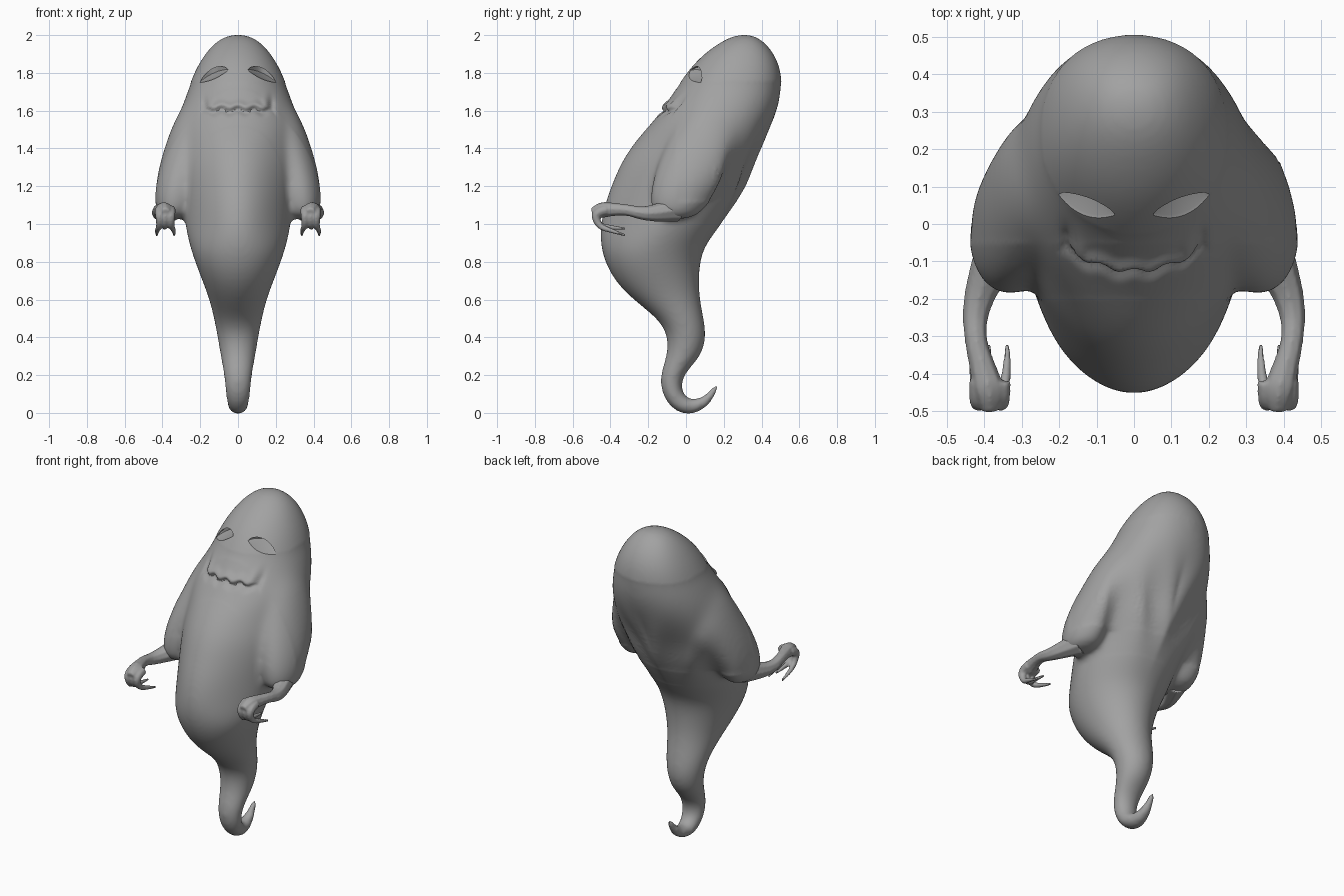
import bpy, bmesh, math
from mathutils import Vector
from mathutils.bvhtree import BVHTree

cube = bpy.data.objects.get("Cube")
if cube:
    bpy.data.objects.remove(cube, do_unlink=True)

grey = bpy.data.materials.new("ghost grey")
grey.use_nodes = True
COLOUR = (0.36, 0.36, 0.36, 1)
grey.diffuse_color = COLOUR
grey.node_tree.nodes["Principled BSDF"].inputs["Base Color"].default_value = COLOUR


def add_object(name, data):
    obj = bpy.data.objects.new(name, data)
    bpy.context.scene.collection.objects.link(obj)
    return obj


def loft(name, rings):
    """Bridge equal rings of points and cap both ends."""
    bm = bmesh.new()
    loops = [[bm.verts.new(p) for p in ring] for ring in rings]
    n = len(loops[0])
    for a, b in zip(loops, loops[1:]):
        for i in range(n):
            j = (i + 1) % n
            bm.faces.new((a[i], a[j], b[j], b[i]))
    bm.faces.new(loops[0])
    bm.faces.new(loops[-1])
    bmesh.ops.recalc_face_normals(bm, faces=bm.faces)
    mesh = bpy.data.meshes.new(name)
    bm.to_mesh(mesh)
    bm.free()
    return add_object(name, mesh)


def baked(obj):
    deps = bpy.context.evaluated_depsgraph_get()
    return bpy.data.meshes.new_from_object(obj.evaluated_get(deps))


def fuse(name, parts, voxel, iterations):
    """Merge overlapping parts into one smooth skin."""
    bm = bmesh.new()
    for part in parts:
        bm.from_mesh(baked(part))
        bpy.data.objects.remove(part, do_unlink=True)
    mesh = bpy.data.meshes.new(name)
    bm.to_mesh(mesh)
    bm.free()
    obj = add_object(name, mesh)
    remesh = obj.modifiers.new("Remesh", 'REMESH')
    remesh.mode = 'VOXEL'
    remesh.voxel_size = voxel
    smooth = obj.modifiers.new("Smooth", 'SMOOTH')
    smooth.factor = 0.5
    smooth.iterations = iterations
    obj.data = baked(obj)
    obj.modifiers.clear()
    return obj


ANGLES = [math.tau * i / 24 for i in range(24)]

# Body and curled tail: front y, front z, back y, back z, half width
BODY = [
    (.29, 2.002, .33, 2.002, .02), (.23, 1.989, .38, 1.989, .08),
    (.15, 1.943, .435, 1.945, .14), (.07, 1.88, .48, 1.88, .19),
    (.0, 1.8, .507, 1.8, .235), (-.06, 1.71, .512, 1.7, .27),
    (-.12, 1.62, .49, 1.6, .307), (-.18, 1.54, .453, 1.51, .33),
    (-.27, 1.44, .405, 1.41, .34), (-.345, 1.33, .35, 1.31, .33),
    (-.395, 1.21, .315, 1.2, .315), (-.435, 1.1, .26, 1.1, .295),
    (-.46, .97, .17, .97, .28), (-.45, .84, .09, .87, .25),
    (-.385, .7, .07, .75, .2), (-.27, .59, .07, .63, .155),
    (-.15, .5, .09, .52, .13), (-.095, .41, .11, .41, .11),
    (-.1, .3, .084, .3, .092), (-.14, .2, -.01, .21, .074),
    (-.13, .1, -.028, .13, .066), (-.072, .013, .0, .085, .058),
    (.02, -.017, .03, .07, .048), (.103, .022, .075, .08, .035),
    (.143, .07, .108, .1, .025), (.182, .148, .153, .155, .014)]


def body_ring(fy, fz, by, bz, w):
    ring = []
    for a in ANGLES:
        s, c = math.sin(a), math.cos(a)
        taper = 1
        if s > 0 and 0.9 < fz < 1.5:
            taper = 1 - 0.24 * s          # slimmer belly between the sleeves
        elif s < 0 and fz > 1.2:
            taper = 1 + 0.14 * s * s      # broad back
        ring.append((w * c * taper,
                     (fy + by) / 2 + s * (fy - by) / 2,
                     (fz + bz) / 2 + s * (fz - bz) / 2))
    return ring


# Draped sleeves: x, y, z, x radius, y radius
SLEEVE = [(.18, .16, 1.7, .06, .08), (.225, .13, 1.58, .105, .16),
          (.258, .1, 1.44, .125, .2), (.3, .045, 1.31, .122, .2),
          (.325, -.01, 1.19, .12, .18), (.338, -.045, 1.09, .105, .15),
          (.345, -.06, 1.02, .07, .1)]

parts = [loft("body", [body_ring(*r) for r in BODY])]
for side in (1, -1):
    parts.append(loft("sleeve", [[(side * (x + rx * math.cos(a)), y + ry * math.sin(a), z)
                                  for a in ANGLES] for x, y, z, rx, ry in SLEEVE]))
for part in parts:
    part.modifiers.new("Subdivision", 'SUBSURF').levels = 2
ghost = fuse("ghost_body", parts, 0.012, 10)

# Melt the sleeves into the back and shoulders
bm = bmesh.new()
bm.from_mesh(ghost.data)
for z_min, y_min, repeats in ((1.0, -.2, 20), (1.12, -.05, 50)):
    soft = [v for v in bm.verts if z_min < v.co.z < 1.75 and v.co.y > y_min]
    for step in range(repeats):
        bmesh.ops.smooth_vert(bm, verts=soft, factor=0.5,
                              use_axis_x=True, use_axis_y=True, use_axis_z=True)
bm.to_mesh(ghost.data)
bm.free()

# Thin arms with drooping clawed hands: x, y, z, radius
LIMBS = [[(.35, -.05, 1.08, .07), (.395, -.14, 1.06, .05), (.424, -.23, 1.055, .036),
          (.424, -.31, 1.075, .029), (.402, -.39, 1.078, .036), (.386, -.45, 1.075, .046),
          (.384, -.497, 1.06, .025)]]
for knuckle, tip, drop in ((.356, .338, .94), (.386, .388, .975), (.414, .43, .94)):
    LIMBS.append([(knuckle, -.42, 1.075, .027), (knuckle, -.485, 1.065, .027),
                  (knuckle, -.465, .99, .018), (tip, -.4, .5 * drop + .495, .013),
                  (tip, -.32, drop, .007)])
arms = []
for name, side in (("left_arm", 1), ("right_arm", -1)):
    curve = bpy.data.curves.new(name, 'CURVE')
    curve.dimensions = '3D'
    curve.bevel_depth = 1
    curve.bevel_resolution = 2
    curve.use_fill_caps = True
    for path in LIMBS:
        spline = curve.splines.new('NURBS')
        spline.points.add(len(path) - 1)
        for point, (x, y, z, r) in zip(spline.points, path):
            point.co = (side * x, y, z, 1)
            point.radius = r
        spline.order_u = 3
        spline.use_endpoint_u = True
        spline.resolution_u = 5
    arms.append(fuse(name, [add_object("limb_paths", curve)], 0.006, 5))


def bell(value, centre, width):
    return math.exp(-((value - centre) / width) ** 2)


# Wavy mouth crease on the front, loose cloth folds on the back
for v in ghost.data.vertices:
    x, y, z = v.co
    ny = v.normal.y
    if ny < 0 and 1.5 < z < 1.78 and abs(x) < 0.23:
        lip = 1.61 + 0.008 * math.cos(x * 72)
        d = min(z - lip, 0.165 - abs(x))
        fade = 1 if z < 1.63 else 0.7 * bell(z, 1.63, 0.045) + 0.3 * bell(z, 1.63, 0.02)
        v.co.y += fade * (0.018 * bell(d, -0.012, 0.016) - 0.014 * bell(d, 0.02, 0.02))
    elif ny > 0 and z > 0.85:
        fold = math.sin(abs(x) * 30 - z * 9 + x * 3)
        v.co.y += 0.015 * ny * fold * bell(z, 1.25, 0.2)
ghost.data.update()

# Sunken eyes: socket cutters, shallow at the lower lid and deep under the brow
surface = BVHTree.FromObject(ghost, bpy.context.evaluated_depsgraph_get())
cutters = []
for side in (1, -1):
    rings = []
    for i in range(15):
        t = i / 14
        x = side * (0.052 + 0.148 * t)
        arch = max(math.sin(math.pi * t), 0)
        mid = 1.815 - 0.065 * t
        low, high = mid - 0.012 * arch - 0.002, mid + 0.042 * arch ** 0.7 + 0.002
        ring = [(x, -0.3, low), (x, -0.3, high)]
        for part, depth in ((1, 0.04), (0.55, 0.07), (0, 0.004)):
            z = low + part * (high - low)
            hit = surface.ray_cast(Vector((x, -1, z)), Vector((0, 1, 0)))[0]
            ring.append((x, hit.y + 0.005 + depth * arch, z))
        rings.append(ring)
    cutter = loft("eye_cutter", rings)
    cutter.hide_render = True
    cutters.append(cutter)
for cutter in cutters:
    cut = ghost.modifiers.new("Eye", 'BOOLEAN')
    cut.operation = 'DIFFERENCE'
    cut.solver = 'FLOAT'
    cut.object = cutter
ghost.data = baked(ghost)
ghost.modifiers.clear()
for cutter in cutters:
    bpy.data.objects.remove(cutter, do_unlink=True)

# One colour and smooth shading throughout
bpy.ops.object.select_all(action='DESELECT')
for obj in [ghost] + arms:
    obj.data.materials.clear()
    obj.data.materials.append(grey)
    obj.select_set(True)
bpy.context.view_layer.objects.active = ghost
bpy.ops.object.shade_smooth_by_angle(angle=math.radians(40))
